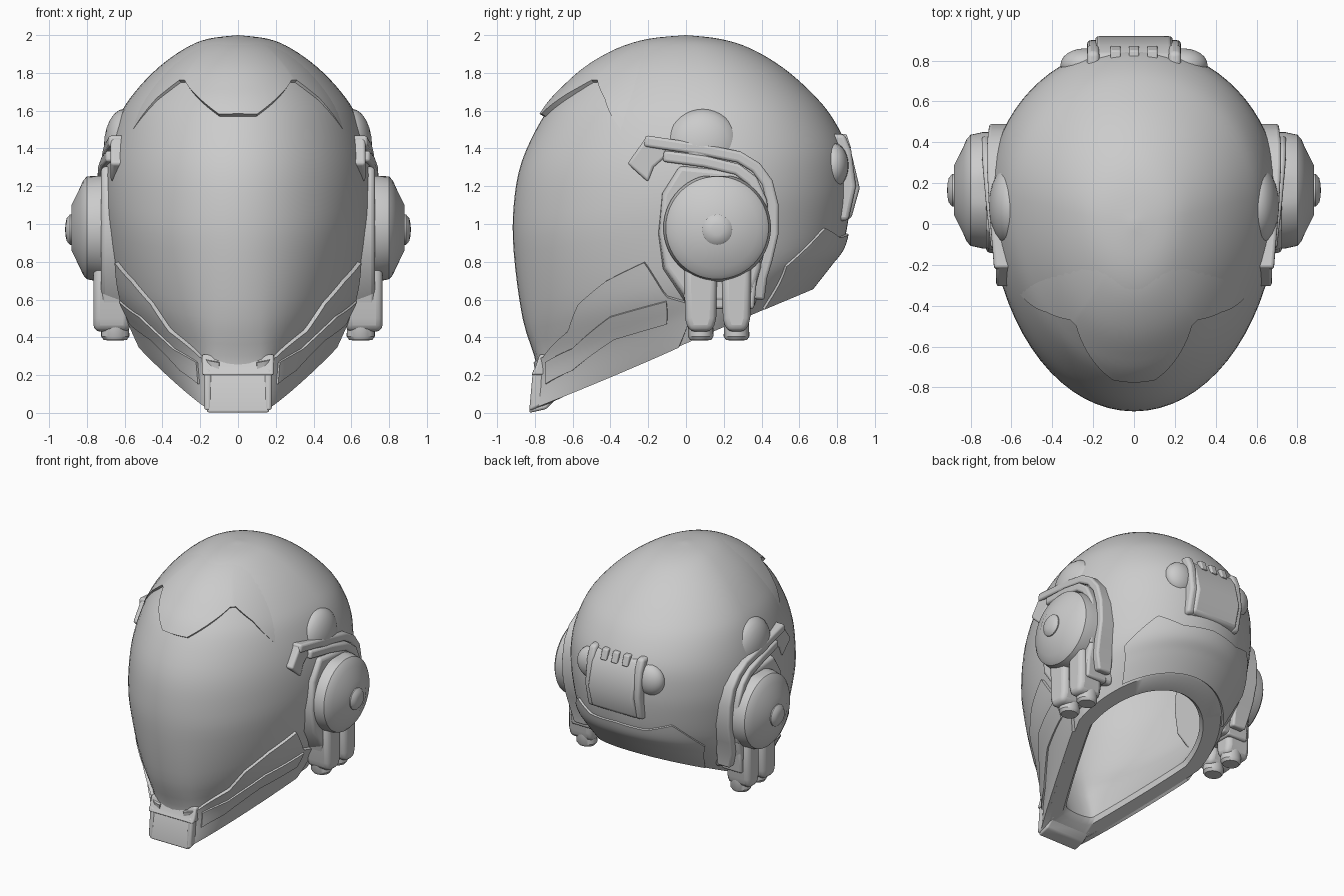
import bpy, bmesh, math
from mathutils import Vector

if "Cube" in bpy.data.objects:
    bpy.data.objects.remove(bpy.data.objects["Cube"])

grey = bpy.data.materials.new("light_grey")
grey.diffuse_color = (0.6, 0.6, 0.6, 1)
grey.use_nodes = True
grey.node_tree.nodes["Principled BSDF"].inputs["Base Color"].default_value = grey.diffuse_color


def finish(name, verts, faces, mirror=False, bevel=0, angle=35):
    """Make a smooth-shaded object, optionally bevelled and mirrored in x."""
    me = bpy.data.meshes.new(name)
    me.from_pydata([tuple(v) for v in verts], [], faces)
    bm = bmesh.new()
    bm.from_mesh(me)
    bmesh.ops.remove_doubles(bm, verts=bm.verts, dist=0.0003)
    bmesh.ops.recalc_face_normals(bm, faces=bm.faces)
    bm.to_mesh(me)
    bm.free()
    me.materials.append(grey)
    me.shade_smooth()
    me.set_sharp_from_angle(angle=math.radians(angle))
    ob = bpy.data.objects.new(name, me)
    bpy.context.collection.objects.link(ob)
    if bevel:
        b = ob.modifiers.new("bevel", 'BEVEL')
        b.width, b.segments, b.limit_method = bevel, 3, 'ANGLE'
    if mirror:
        ob.modifiers.new("mirror", 'MIRROR')
    return ob


def bridge(rings, cols, closed=True):
    """Quads between successive rings of equal length."""
    n = cols if closed else cols - 1
    return [(r * cols + i, r * cols + (i + 1) % cols,
             (r + 1) * cols + (i + 1) % cols, (r + 1) * cols + i)
            for r in range(rings - 1) for i in range(n)]


def prism(name, pts, x0, x1, mirror=True, bevel=0.015, taper=1.0):
    """Side-view (y, z) polygon extruded along x; taper shrinks the x1 end."""
    n = len(pts)
    cy, cz = sum(p[0] for p in pts) / n, sum(p[1] for p in pts) / n
    v = [(x0, y, z) for y, z in pts]
    v += [(x1, cy + (y - cy) * taper, cz + (z - cz) * taper) for y, z in pts]
    f = bridge(2, n) + [tuple(range(n)), tuple(range(n, 2 * n))]
    return finish(name, v, f, mirror, bevel)


def lathe(name, prof, place, n=40):
    """Revolve (radius, height) points; place maps (u, v, h) to a position."""
    v = [place(r * math.cos(2 * math.pi * i / n), r * math.sin(2 * math.pi * i / n), h)
         for r, h in prof for i in range(n)]
    return finish(name, v, bridge(len(prof), n), True)


def interp(pts, x):
    for (x0, y0), (x1, y1) in zip(pts, pts[1:]):
        if x <= x1:
            return y0 + (y1 - y0) * max(0, (x - x0) / (x1 - x0))
    return pts[-1][1]


# Helmet sections: front y, front z, back y, back z, half width, front exponent
ROWS = [(-.80, .02, .65, .65, .54, 1.05), (-.79, .24, .76, .79, .60, 1.35),
        (-.865, .5, .83, .89, .655, 1.75), (-.912, .85, .865, 1.06, .695, 2),
        (-.912, 1.1, .875, 1.22, .71, 2), (-.87, 1.33, .855, 1.4, .69, 2),
        (-.76, 1.56, .77, 1.57, .63, 2), (-.65, 1.7, .66, 1.7, .545, 2),
        (-.52, 1.83, .51, 1.83, .42, 2), (-.36, 1.93, .34, 1.93, .28, 2),
        (-.2, 1.98, .18, 1.98, .16, 2), (0, 2, 0, 2, 0, 2)]
TOP = len(ROWS) - 1


def surf(t, deg):
    """Helmet surface: t = section number, deg = angle from the front."""
    i = min(int(t), TOP - 1)
    f = t - i
    p = [ROWS[min(max(i + k, 0), TOP)] for k in (-1, 0, 1, 2)]
    yf, zf, yb, zb, w, e = [
        .5 * (2 * b + (c - a) * f + (2 * a - 5 * b + 4 * c - d) * f * f
              + (3 * b - a - 3 * c + d) * f ** 3) for a, b, c, d in zip(*p)]
    c, s = math.cos(math.radians(deg)), math.sin(math.radians(deg))
    q = .59 + (-.59 * c if c > 0 else -.41 * c)
    blunt = max(0, 2 - e) * .28 * min(1, abs(s) * 5) if c > 0 else 0
    e = e if c > 0 else 2
    x = w * (blunt + (1 - blunt) * max(0, 1 - abs(c) ** e) ** (1 / e))
    return Vector((math.copysign(x, s), yf + (yb - yf) * q, zf + (zb - zf) * q))


def t_at(deg, z):
    lo, hi = 0, TOP
    for _ in range(25):
        m = (lo + hi) / 2
        lo, hi = (m, hi) if surf(m, deg).z < z else (lo, m)
    return lo


def normal(t, d):
    du = surf(min(t + .05, TOP), d) - surf(max(t - .05, 0), d)
    dv = surf(t, d + 1) - surf(t, d - 1)
    n = dv.cross(du)
    return n.normalized() if n.length > 1e-9 else Vector((0, 0, 1))


def panel(name, a0, a1, lo, hi, off, mirror=False, na=70, nt=16):
    """Raised plate over the helmet surface between two edge functions."""
    top, base = [], []
    for j in range(nt + 1):
        for i in range(na + 1):
            d = a0 + (a1 - a0) * i / na
            t = lo(d) + (hi(d) - lo(d)) * j / nt
            p, n = surf(t, d), normal(t, d)
            top.append(p + n * off(d, p.z))
            base.append(p - n * .02)
    c, r = na + 1, nt + 1
    k = c * r
    f = bridge(r, c, False)
    f += [tuple(q + k for q in reversed(g)) for g in f]
    rim = ([i for i in range(c)] + [j * c + na for j in range(1, r)]
           + [nt * c + i for i in range(na - 1, -1, -1)] + [j * c for j in range(nt - 1, 0, -1)])
    f += [(a, b, b + k, a + k) for a, b in zip(rim, rim[1:] + rim[:1])]
    return finish(name, top + base, f, mirror)


# Hollow shell: inner cavity, underside rim, outer surface
N = 72
angs = [360 * i / N for i in range(N)]
mid, low = Vector((0, .1, 1.0)), Vector((0, 0, .37))
ts = [i / 4 for i in range(TOP * 4 + 1)]
rings = [[mid + (surf(t, a) - mid) * .87 for a in angs] for t in reversed(ts[4:])]
rings.append([low + (surf(0, a) - low) * .76 + Vector((0, 0, .03)) for a in angs])
rings.append([low + (surf(0, a) - low) * .80 for a in angs])
rings += [[surf(t, a) for a in angs] for t in ts]
finish("helmet_shell", [v for r in rings for v in r], bridge(len(rings), N))

# Crown plate with the notched brow edge above the visor
BROW = [(0, 1.57), (9, 1.57), (33, 1.75), (37, 1.75), (47, 1.66), (60, 1.48), (80, 1.45)]
panel("brow_plate", -80, 80, lambda d: t_at(d, interp(BROW, abs(d))), lambda d: 9.9,
      lambda d, z: .028 * max(0, min(1, (1.97 - z) / .3)) * max(0, min(1, (60 - abs(d)) / 25)) - .002,
      na=160)

# Jaw guards running from the chin to the ear pods
JAW = [(8, .27), (20, .30), (39, .44), (46, .58), (57, .70), (70, .80), (76, .62), (84, .58)]
panel("jaw_guard", 8, 84, lambda d: 0, lambda d: t_at(d, interp(JAW, d)),
      lambda d, z: .022, True)
RIDGE = [(8, .16), (39, .30), (57, .47), (78, .56)]
panel("jaw_ridge", 22, 76, lambda d: t_at(d, interp(RIDGE, d) - .07),
      lambda d: t_at(d, interp(RIDGE, d) + .05), lambda d, z: .034, True, nt=4)

# Chin block with a raised lip and side posts
prism("chin_block", [(-.83, 0), (-.805, .21), (-.77, .27), (-.66, .27), (-.66, .1), (-.74, .02)],
      -.165, .165, False, .012)
prism("chin_lip", [(-.82, .2), (-.80, .235), (-.775, .31), (-.7, .31), (-.7, .2)],
      -.19, .19, False, .012)
prism("chin_post", [(-.83, .01), (-.81, .23), (-.66, .27), (-.66, .08)], .14, .18)

# Neck guard at the lower back
panel("neck_guard", 125, 235, lambda d: .15,
      lambda d: t_at(d, interp([(0, .95), (20, .93), (35, .98), (55, .78)], abs(d - 180))),
      lambda d, z: .015)

# Ear pods: base plate, stepped disc, central hub
prism("ear_base", [(-.17, .95), (-.15, 1.18), (-.05, 1.34), (.28, 1.31), (.41, 1.2), (.45, 1.02),
                   (.42, .75), (.36, .55), (0, .55), (-.14, .75)], .5, .725, True, .02, .9)
lathe("ear_disc", [(0, .5), (.285, .5), (.285, .74), (.272, .80), (.25, .82), (.215, .835),
                   (.12, .882), (0, .882)], lambda u, v, h: (h, .165 + u, min(.98 + v, 1.255)), 56)
lathe("ear_hub", [(0, .85), (.08, .85), (.08, .89), (.06, .907), (.03, .914), (0, .915)],
      lambda u, v, h: (h, .165 + u, .97 + v))


def ribbon(name, path, half, bevel=.015):
    """Rectangular strip along (y, z, outer x) points."""
    v = []
    for i, (y, z, x) in enumerate(path):
        a, b = path[max(i - 1, 0)], path[min(i + 1, len(path) - 1)]
        d = Vector((a[1] - b[1], b[0] - a[0])).normalized() * half
        v += [(.55, y - d.x, z - d.y), (x, y - d.x, z - d.y),
              (x, y + d.x, z + d.y), (.55, y + d.x, z + d.y)]
    n = len(path)
    return finish(name, v, bridge(n, 4) + [(0, 1, 2, 3), tuple(range(4 * n - 4, 4 * n))], True, bevel)


# Hood strips curling over and behind the ear pods
ribbon("ear_hood", [(-.22, 1.44, .685), (.08, 1.395, .71), (.28, 1.355, .72), (.37, 1.3, .72),
                    (.43, 1.22, .715), (.46, 1.1, .71), (.46, .95, .705), (.43, .82, .70),
                    (.4, .72, .69), (.385, .6, .66)], .03)
ribbon("ear_hood_inner", [(-.12, 1.36, .70), (.1, 1.33, .725), (.27, 1.29, .74), (.35, 1.23, .745),
                          (.4, 1.12, .745), (.41, .95, .74), (.37, .8, .73)], .03)
prism("temple_clasp", [(-.21, 1.46), (-.31, 1.32), (-.2, 1.22), (-.17, 1.3), (-.1, 1.36), (-.12, 1.44)],
      .52, .675)


# Rounded blisters above the ears and beside the rear unit
def blister(name, c, s):
    prof = [(math.cos(math.pi * (k / 12 - .5)), math.sin(math.pi * (k / 12 - .5))) for k in range(13)]
    lathe(name, prof, lambda u, v, h: (c[0] + s[0] * h, c[1] + s[1] * u, c[2] + s[2] * v))


blister("temple_blister", (.6, .09, 1.41), (.11, .2, .2))
blister("rear_blister", (.24, .78, 1.31), (.12, .08, .12))

# Twin canisters hanging under each ear pod
for y0, y1 in ((-.01, .165), (.19, .345)):
    m = (y0 + y1) / 2
    prism("canister", [(y0, .8), (y0 + .005, .5), (y0 + .025, .43), (y1 - .025, .43),
                       (y1 - .005, .5), (y1, .8)], .57, .765, True, .035)
    lathe("canister_cap", [(0, .48), (.066, .48), (.068, .405), (.055, .385), (0, .383)],
          lambda u, v, h, m=m: (.65 + u * 1.1, m + v, h), 24)
prism("canister_bracket", [(-.04, .76), (.38, .76), (.36, .55), (0, .55)], .55, .72)

# Rear unit with cover, rails and three top tabs
prism("rear_unit", [(.7, 1.47), (.83, 1.45), (.875, 1.38), (.92, 1.19), (.875, 1.03), (.7, .98)],
      -.19, .19, False, .02)
prism("rear_unit_rail", [(.7, 1.48), (.84, 1.475), (.875, 1.39), (.9, 1.2), (.86, 1.02), (.7, 1.0)],
      .17, .23, True, .02)
for i in (-1, 0, 1):
    x = i * .09
    prism("rear_tab", [(.78, 1.48), (.85, 1.475), (.875, 1.4), (.78, 1.4)],
          x - .025, x + .025, False, .008)
